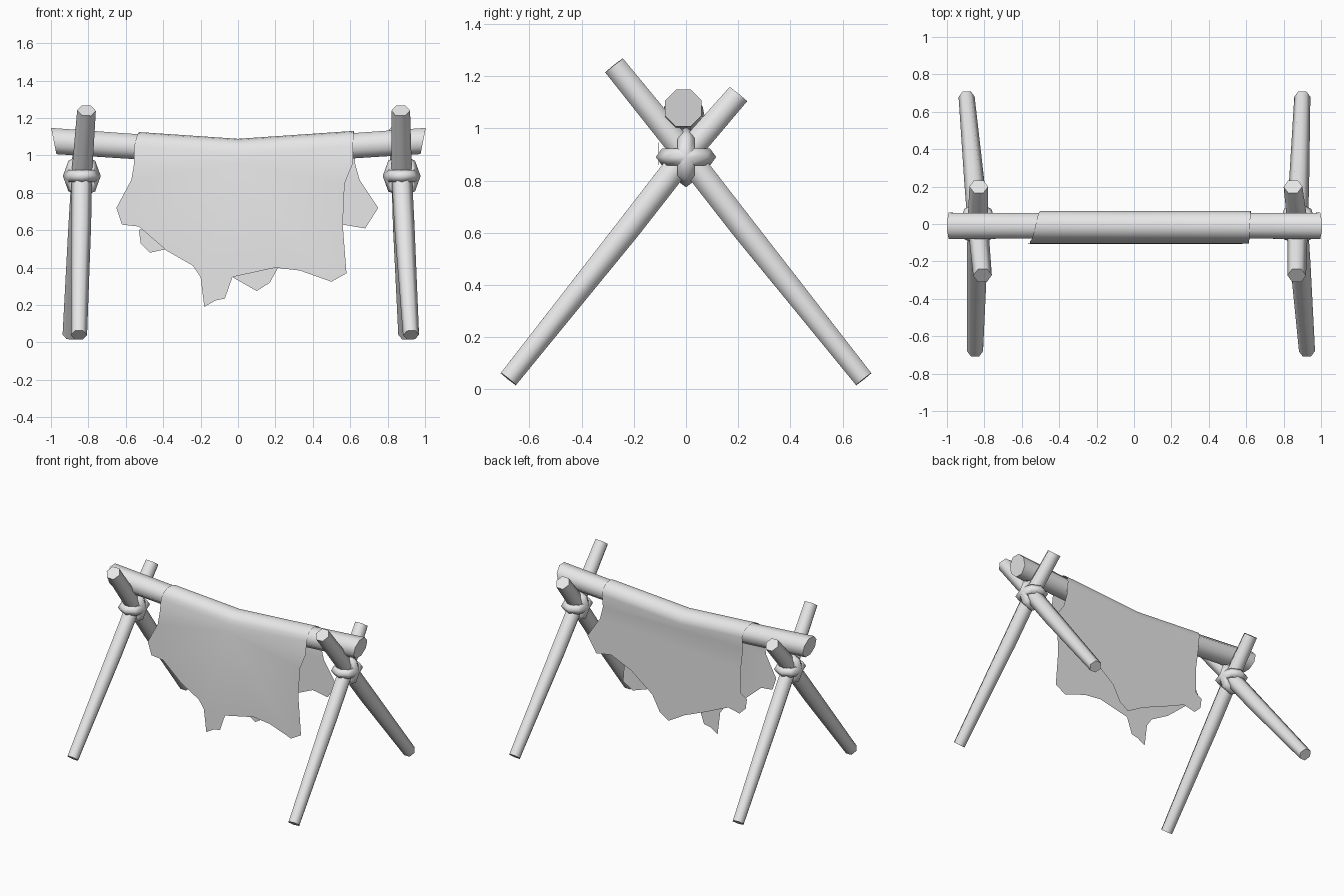
import bpy, bmesh
from math import sin, cos, pi, radians
from mathutils import Vector

if "Cube" in bpy.data.objects:
    bpy.data.objects.remove(bpy.data.objects["Cube"])

grey = bpy.data.materials.new("plain grey")
grey.use_nodes = True
grey.diffuse_color = (0.8, 0.8, 0.8, 1)
grey.node_tree.nodes["Principled BSDF"].inputs["Base Color"].default_value = (0.8, 0.8, 0.8, 1)


def finish(name, bm, angle=66, fix_normals=True):
    if fix_normals:
        bmesh.ops.recalc_face_normals(bm, faces=bm.faces[:])
    mesh = bpy.data.meshes.new(name)
    bm.to_mesh(mesh)
    bm.free()
    mesh.materials.append(grey)
    obj = bpy.data.objects.new(name, mesh)
    bpy.context.collection.objects.link(obj)
    bpy.ops.object.select_all(action='DESELECT')
    obj.select_set(True)
    bpy.context.view_layer.objects.active = obj
    bpy.ops.object.shade_smooth_by_angle(angle=radians(angle))
    return obj


def pole(name, path, radii, sides, slant=0):
    """Capped tube along a path; slant tilts the end cuts."""
    bm = bmesh.new()
    path = [Vector(p) for p in path]
    axis = (path[-1] - path[0]).normalized()
    up = Vector((0, 0, 1)) if abs(axis.x) > 0.5 else Vector((1, 0, 0))
    side = axis.cross(up).normalized()
    up = side.cross(axis)
    rings = []
    for i, (p, r) in enumerate(zip(path, radii)):
        tilt = slant * ((i == len(path) - 1) - (i == 0))
        ring = []
        for k in range(sides):
            a = 2 * pi * (k + 0.5) / sides
            ring.append(bm.verts.new(p + r * (cos(a) * side + sin(a) * up)
                                     + axis * tilt * sin(a)))
        rings.append(ring)
    for lo, hi in zip(rings, rings[1:]):
        for k in range(sides):
            n = (k + 1) % sides
            bm.faces.new((lo[k], lo[n], hi[n], hi[k]))
    bm.faces.new(rings[0])
    bm.faces.new(rings[-1])
    return finish(name, bm)


def lashing(name, centre, flip):
    """Low-sided rope ring around the crossing, lying flat or standing."""
    bm = bmesh.new()
    major, minor = 8, 5
    grid = []
    for i in range(major):
        a = 2 * pi * i / major
        row = []
        for j in range(minor):
            b = 2 * pi * j / minor
            r = 0.077 + 0.032 * cos(b)
            x, u, v = r * cos(a) * 0.93, r * sin(a) * 1.06, 0.034 * sin(b)
            row.append(bm.verts.new(Vector(centre) + Vector((x, v, u) if flip else (x, u, v))))
        grid.append(row)
    for i in range(major):
        for j in range(minor):
            m, n = (i + 1) % major, (j + 1) % minor
            bm.faces.new((grid[i][j], grid[m][j], grid[m][n], grid[i][n]))
    finish(name, bm, 80)


# Crossed legs with lashings: foot x, knot x, top x for the front and back leg
leg_radii = (0.043, 0.054, 0.055, 0.05)
for label, knot_x, front, back in (
        ("right", -0.835, (-0.85, -0.83), (-0.895, -0.81)),
        ("left", 0.875, (0.925, 0.85), (0.9, 0.87))):
    for part, (foot, top), ends in (
            ("front", front, ((-0.68, 0.04), (0.2, 1.13))),
            ("back", back, ((0.68, 0.04), (-0.275, 1.24)))):
        (fy, fz), (ty, tz) = ends
        mid = (foot * 0.3 + knot_x * 0.7, fy * 0.32, 0.62)
        pole(f"{part}_{label}_leg",
             [(foot, fy, fz), mid, (knot_x, 0, 0.9), (top, ty, tz)], leg_radii, 6)
    for part, flip in (("flat", False), ("upright", True)):
        lashing(f"{label}_{part}_lashing", (knot_x, 0, 0.89), flip)

# Sagging crossbar
BEAM_Y = -0.01


def beam_z(x):
    return 1.01 + 0.068 * abs(x)


pole("crossbar", [(x, BEAM_Y, beam_z(x)) for x in (-0.985, 0, 0.99)],
     (0.076, 0.07, 0.076), 8, slant=0.015)

# Ragged hide: a strip over the crossbar with a hanging panel on each side
front_edge = [(-0.57, 0.87), (-0.65, 0.72), (-0.62, 0.63), (-0.53, 0.62), (-0.38, 0.49),
              (-0.24, 0.41), (-0.2, 0.35), (-0.18, 0.19), (-0.12, 0.225), (-0.07, 0.235),
              (-0.03, 0.35), (0.2, 0.4), (0.33, 0.385), (0.5, 0.325), (0.58, 0.37),
              (0.56, 0.63), (0.57, 0.85)]
back_edge = [(-0.48, 0.8), (-0.48, 0.63), (-0.53, 0.6), (-0.52, 0.53), (-0.47, 0.48),
             (-0.38, 0.5), (-0.2, 0.42), (-0.03, 0.35), (0.1, 0.275), (0.17, 0.32),
             (0.23, 0.43), (0.4, 0.56), (0.56, 0.63), (0.68, 0.61), (0.75, 0.72),
             (0.65, 0.87)]
bm = bmesh.new()
steps = 8
columns = []
for x_front, x_back in ((-0.555, -0.5), (0, 0), (0.615, 0.625)):
    column = []
    for k in range(steps + 1):
        t = k / steps
        x = x_front + (x_back - x_front) * t
        column.append(bm.verts.new((x, BEAM_Y - 0.08 * cos(pi * t),
                                    beam_z(x) + 0.079 * sin(pi * t))))
    # Short drop to the panels
    column.insert(0, bm.verts.new((x_front, -0.104, 0.96)))
    column.append(bm.verts.new((x_back, 0.06, 0.96)))
    columns.append(column)
for a, b in zip(columns, columns[1:]):
    for k in range(len(a) - 1):
        bm.faces.new((a[k], b[k], b[k + 1], a[k + 1]))
for edge, y, row in ((front_edge, -0.106, 0), (back_edge, 0.058, -1)):
    hem = [bm.verts.new((x, y, z)) for x, z in edge]
    panel = hem + [c[row] for c in reversed(columns)]
    bm.faces.new(panel if row == 0 else panel[::-1])
finish("hide_cover", bm, 60, False)
